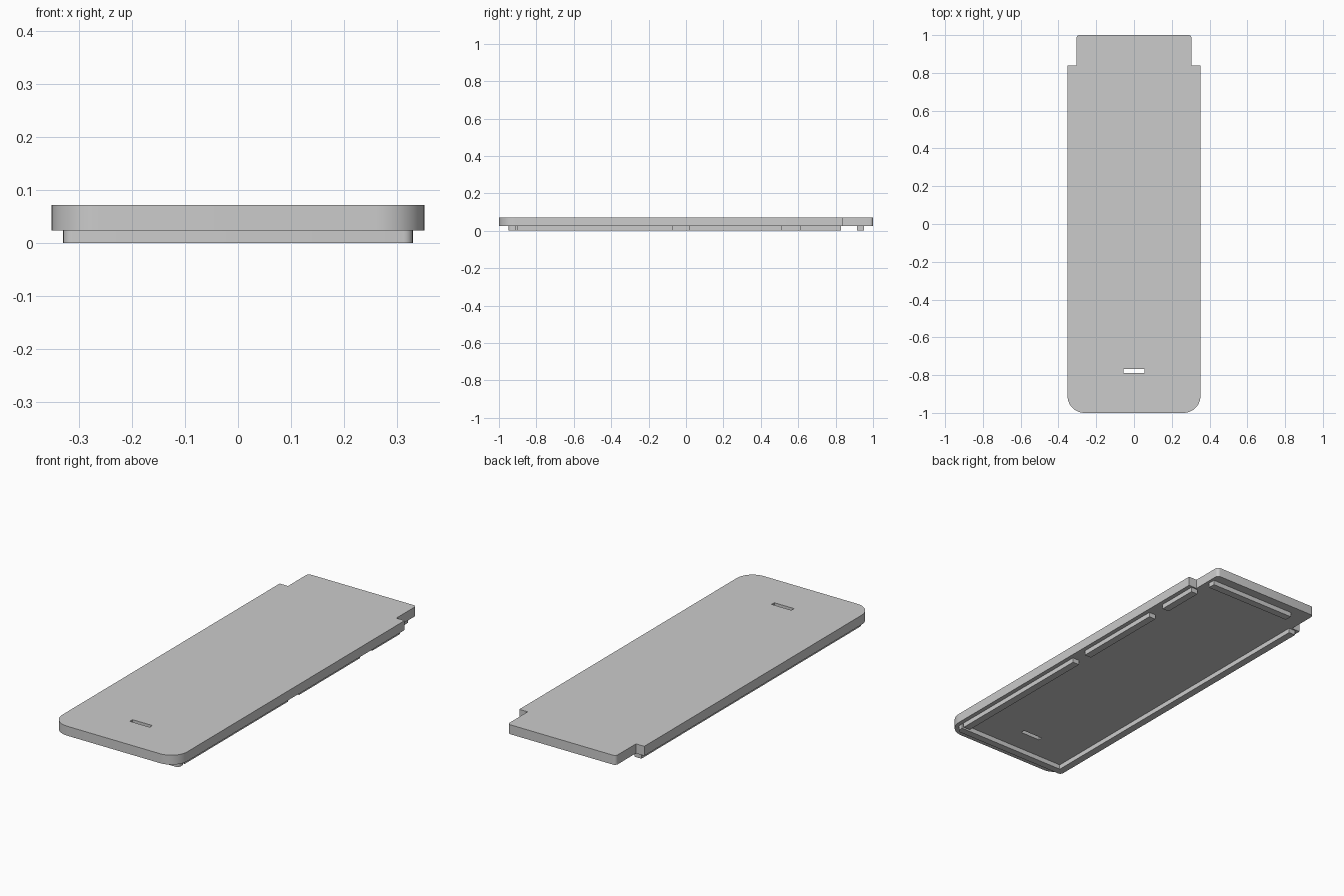
import bpy, bmesh
from math import radians, sin, cos, pi

if "Cube" in bpy.data.objects:
    bpy.data.objects.remove(bpy.data.objects["Cube"])

Z_RIB, Z_TOP = 0.024, 0.072


def arc(cx, cy, r, start, steps):
    """Quarter circle, counter-clockwise from the start angle in degrees."""
    return [(cx + r * cos(radians(start) + pi / 2 * i / steps),
             cy + r * sin(radians(start) + pi / 2 * i / steps))
            for i in range(steps + 1)]


def prism(name, outline, z0, z1):
    bm = bmesh.new()
    face = bm.faces.new([bm.verts.new((x, y, z0)) for x, y in outline])
    top = bmesh.ops.extrude_face_region(bm, geom=[face])["geom"]
    bmesh.ops.translate(bm, vec=(0, 0, z1 - z0),
                        verts=[v for v in top if isinstance(v, bmesh.types.BMVert)])
    bmesh.ops.recalc_face_normals(bm, faces=bm.faces[:])
    mesh = bpy.data.meshes.new(name)
    bm.to_mesh(mesh)
    bm.free()
    obj = bpy.data.objects.new(name, mesh)
    bpy.context.collection.objects.link(obj)
    return obj


def box(name, x0, x1, y0, y1, z0=0.0, z1=Z_RIB):
    return prism(name, [(x0, y0), (x1, y0), (x1, y1), (x0, y1)], z0, z1)


def smooth(obj):
    bpy.ops.object.select_all(action='DESELECT')
    obj.select_set(True)
    bpy.context.view_layer.objects.active = obj
    bpy.ops.object.shade_smooth_by_angle(angle=radians(30))


# Cover plate: rounded front corners, narrower tongue at the back
right = (arc(0.352 - 0.09, -0.91, 0.09, -90, 12)
         + [(0.352, 0.838), (0.305, 0.838)]
         + arc(0.305 - 0.016, 0.984, 0.016, 0, 5))
left = [(-x, y) for x, y in reversed(right)]
plate = prism("cover_plate", right + left, Z_RIB, Z_TOP)

# Slot through the plate near the front
cutter = box("slot_cutter", -0.056, 0.056, -0.79, -0.768, -0.1, 0.2)
cutter.hide_render = True
cut = plate.modifiers.new("slot", 'BOOLEAN')
cut.object = cutter
cut.operation = 'DIFFERENCE'
cut.solver = 'EXACT'
bpy.context.view_layer.objects.active = plate
bpy.ops.object.modifier_apply(modifier=cut.name)
bpy.data.objects.remove(cutter)
smooth(plate)

# Front locating rib with rounded outer corners
half = arc(0.312, -0.931, 0.018, -90, 5) + [(0.33, -0.912)]
front_rib = prism("front_rib", half + [(-x, y) for x, y in reversed(half)], 0, Z_RIB)
smooth(front_rib)

# Left side: one continuous rib; right side: three segments
box("left_rib", -0.33, -0.292, -0.912, 0.83)
for i, (y0, y1) in enumerate([(-0.9, -0.07), (0.02, 0.51), (0.61, 0.83)]):
    box(f"right_rib_{i + 1}", 0.292, 0.33, y0, y1)

# Back rib under the tongue
box("back_rib", -0.2, 0.29, 0.915, 0.953)
